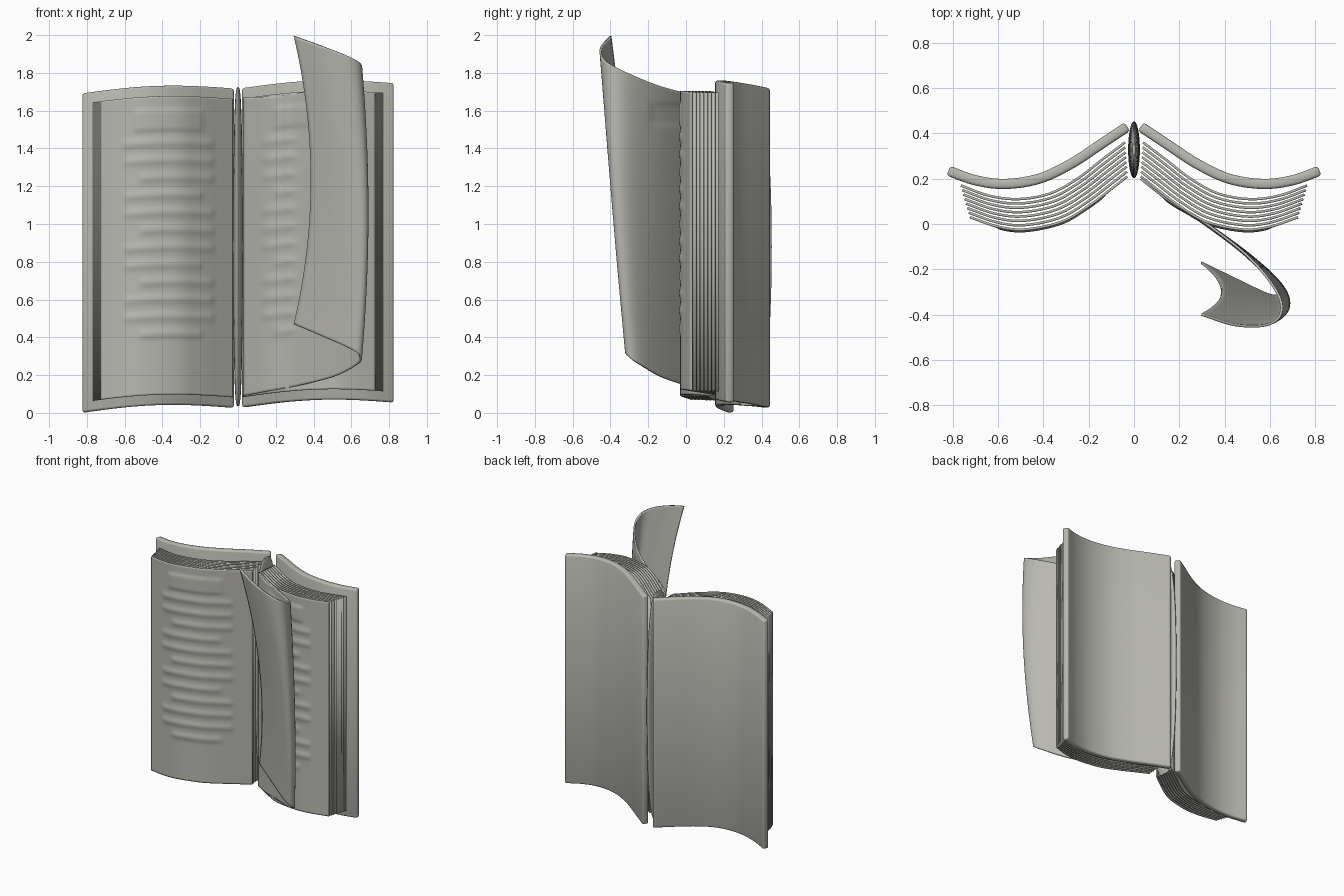
import bpy, bmesh, math
from mathutils import Vector

if "Cube" in bpy.data.objects:
    bpy.data.objects.remove(bpy.data.objects["Cube"], do_unlink=True)

paper = bpy.data.materials.new("warm_grey")
paper.use_nodes = True
COLOR = (0.48, 0.475, 0.435, 1)
paper.diffuse_color = COLOR
paper.node_tree.nodes["Principled BSDF"].inputs["Base Color"].default_value = COLOR


def spline(points, t):
    """Catmull-Rom point at t in 0..1."""
    p = [Vector(q) for q in points]
    p = [2 * p[0] - p[1]] + p + [2 * p[-1] - p[-2]]
    n = len(p) - 3
    i = min(int(t * n), n - 1)
    u = t * n - i
    a, b, c, d = p[i:i + 4]
    return 0.5 * (2 * b + (c - a) * u + (2 * a - 5 * b + 4 * c - d) * u ** 2
                  + (3 * b - a - 3 * c + d) * u ** 3)


def rise(x):
    """Height offset that lifts the curved top and bottom edges."""
    return 0.035 + 0.033 * x + 0.03 * math.sin(math.pi * abs(x) / 0.85)


def step(a, b, v):
    u = max(0, min(1, (v - a) / (b - a)))
    return u * u * (3 - 2 * u)


def emboss(x, z, x_end=0.62):
    """Raised rows standing for lines of print."""
    ax = abs(x)
    total = step(1.43, 1.46, z) * step(1.57, 1.54, z) * step(0.17, 0.21, ax) * step(0.56, 0.53, ax)
    for k in range(12):
        end = min(x_end, 0.62 - 0.08 * ((k * 5) % 3 == 1))
        start = 0.12 + 0.06 * (k % 4 == 3)
        row = math.exp(-((z - 1.38 + 0.092 * k) / 0.022) ** 2)
        total += row * step(start, start + 0.03, ax) * step(end, end - 0.04, ax)
    return 0.007 * total


def surface(name, func, cols, rows, thickness, bevel=0):
    """Thick smooth sheet from func(s, t)."""
    bm = bmesh.new()
    grid = [[bm.verts.new(func(i / cols, j / rows)) for i in range(cols + 1)]
            for j in range(rows + 1)]
    for j in range(rows):
        for i in range(cols):
            bm.faces.new((grid[j][i], grid[j][i + 1], grid[j + 1][i + 1], grid[j + 1][i]))
    bmesh.ops.recalc_face_normals(bm, faces=bm.faces)
    mesh = bpy.data.meshes.new(name)
    bm.to_mesh(mesh)
    bm.free()
    mesh.materials.append(paper)
    obj = bpy.data.objects.new(name, mesh)
    bpy.context.collection.objects.link(obj)
    solid = obj.modifiers.new("thickness", "SOLIDIFY")
    solid.thickness = thickness
    solid.offset = 0
    if bevel:
        mod = obj.modifiers.new("soft_edges", "BEVEL")
        mod.width = bevel
        mod.segments = 2
        mod.limit_method = "ANGLE"
        mod.angle_limit = math.radians(50)
    smooth(obj)


def smooth(obj):
    bpy.ops.object.select_all(action="DESELECT")
    obj.select_set(True)
    bpy.context.view_layer.objects.active = obj
    bpy.ops.object.shade_smooth_by_angle(angle=math.radians(40))


# Plan profiles running from the spine outward
cover_path = [(0.03, 0.43), (0.15, 0.35), (0.28, 0.265), (0.42, 0.2),
              (0.57, 0.177), (0.7, 0.193), (0.82, 0.235)]
front_path = [(0.03, 0.21), (0.1, 0.155), (0.2, 0.08), (0.32, 0.01),
              (0.48, -0.024), (0.6, -0.012), (0.725, 0.03)]
back_path = [(0.04, 0.36), (0.14, 0.285), (0.25, 0.2), (0.37, 0.135),
             (0.51, 0.11), (0.64, 0.125), (0.765, 0.17)]


def strip(path, side, low, high, printed=False):
    def func(s, t):
        p = spline(path, s)
        x = side * p.x
        z = low + (high - low) * t
        y = p.y - (emboss(x, z) if printed else 0)
        return (x, y, z + rise(x))
    return func


# Covers and page blocks
SHEETS = 8
for side, label in ((1, "left"), (-1, "right")):
    surface(label + "_cover", strip(cover_path, side, -0.01, 1.68), 40, 2, 0.045, 0.012)
    for k in range(SHEETS):
        f = k / (SHEETS - 1)
        path = [Vector(a).lerp(Vector(b), f) for a, b in zip(front_path, back_path)]
        first = k == 0
        surface(f"{label}_page_{k + 1}", strip(path, side, 0.045, 1.625, first),
                60 if first else 30, 150 if first else 2, 0.011)

# Turning page: loft between its top and bottom edge curves
top_edge = [(0.03, 0.2, 1.67), (0.16, 0.1, 1.675), (0.3, 0.015, 1.69), (0.5, -0.14, 1.73),
            (0.625, -0.29, 1.79), (0.65, -0.39, 1.84), (0.59, -0.445, 1.885),
            (0.45, -0.447, 1.94), (0.297, -0.4, 1.995)]
bottom_edge = [(0.03, 0.2, 0.09), (0.16, 0.1, 0.115), (0.3, 0.015, 0.14), (0.5, -0.13, 0.19),
               (0.62, -0.235, 0.25), (0.65, -0.295, 0.29), (0.605, -0.315, 0.335),
               (0.45, -0.245, 0.405), (0.297, -0.17, 0.47)]


def turning(s, t):
    p = spline(bottom_edge, s).lerp(spline(top_edge, s), t)
    bulge = 1 - (2 * t - 1) ** 2
    x = p.x + 0.09 * bulge * s * s
    y = p.y - 0.01 * s * bulge
    if s < 0.5:
        y -= emboss(p.x, p.z - rise(p.x), 0.32)
    return (x, y, p.z)


surface("turning_page", turning, 64, 120, 0.011)

# Spine: flattened column with pointed ends
bpy.ops.mesh.primitive_uv_sphere_add(segments=32, ring_count=32, radius=1)
spine = bpy.context.object
spine.name = "spine"
for v in spine.data.vertices:
    r = math.hypot(v.co.x, v.co.y)
    k = r ** -0.4 if r > 0.001 else 1
    v.co = (v.co.x * k * 0.026, 0.328 + v.co.y * k * 0.126, 0.88 + v.co.z * 0.845)
spine.data.materials.append(paper)
smooth(spine)
